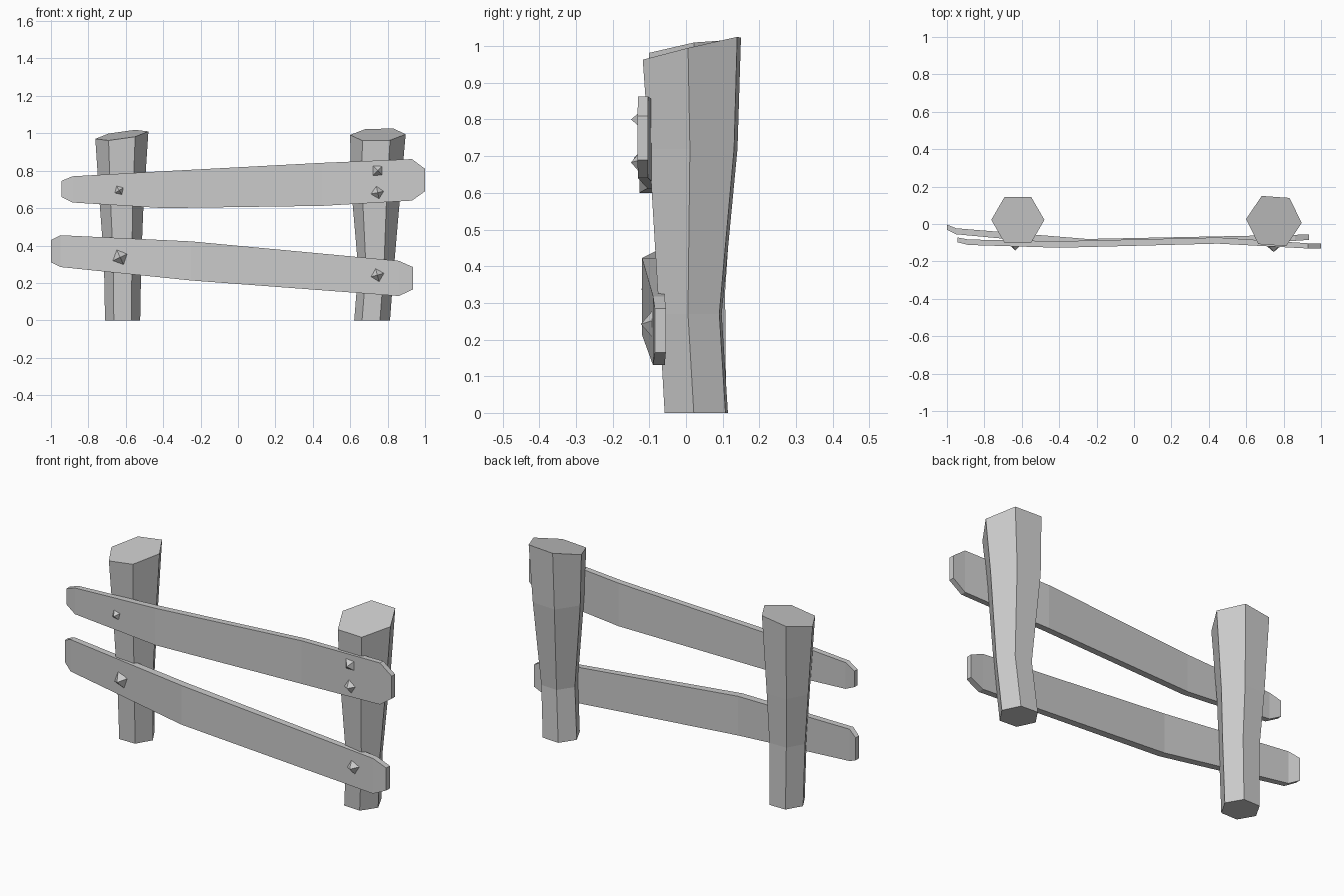
import bpy, bmesh
from math import cos, sin, radians

if "Cube" in bpy.data.objects:
    bpy.data.objects.remove(bpy.data.objects["Cube"])


def finish(name, bm):
    bmesh.ops.recalc_face_normals(bm, faces=bm.faces)
    mesh = bpy.data.meshes.new(name)
    bm.to_mesh(mesh)
    bm.free()
    obj = bpy.data.objects.new(name, mesh)
    bpy.context.collection.objects.link(obj)
    return obj


def loft(name, rings):
    """Skin equal-length rings of points and cap both ends."""
    bm = bmesh.new()
    vs = [[bm.verts.new(p) for p in r] for r in rings]
    n = len(rings[0])
    for a, b in zip(vs, vs[1:]):
        for i in range(n):
            j = (i + 1) % n
            bm.faces.new((a[i], a[j], b[j], b[i]))
    bm.faces.new(vs[0])
    bm.faces.new(vs[-1])
    return finish(name, bm)


def post(name, sections, slope_x, slope_y, turn):
    """Hexagonal post with a slanted top; sections are (z, cx, cy, radius)."""
    rings = []
    for k, (z, cx, cy, r) in enumerate(sections):
        top = k == len(sections) - 1
        ring = []
        for i in range(6):
            a = radians(60 * i + turn)
            dx, dy = r * cos(a), r * sin(a)
            dz = slope_x * dx + slope_y * dy if top else 0
            ring.append((cx + dx, cy + dy, z + dz))
        rings.append(ring)
    return loft(name, rings)


def plank(name, stations):
    """Board along x; stations are (x, z_low, z_high, y_front, y_back)."""
    return loft(name, [[(x, f, lo), (x, b, lo), (x, b, hi), (x, f, hi)]
                       for x, lo, hi, f, b in stations])


def nail(name, x, z, apex, turn, r=0.043, depth=0.036):
    """Four-sided pointed nail head sunk slightly into a board."""
    bm = bmesh.new()
    base = [bm.verts.new((x + r * cos(radians(turn + 90 * i)), apex + depth,
                          z + r * sin(radians(turn + 90 * i)))) for i in range(4)]
    tip = bm.verts.new((x, apex, z))
    for i in range(4):
        bm.faces.new((base[i], base[(i + 1) % 4], tip))
    bm.faces.new(base)
    return finish(name, bm)


# Posts
post("left_post", [(0, -0.617, 0.028, 0.094), (0.33, -0.617, 0.02, 0.1),
                   (0.6, -0.622, 0.024, 0.116), (0.99, -0.621, 0.022, 0.142)],
     0.14, 0.15, 0)
post("right_post", [(0, 0.717, 0.028, 0.096), (0.27, 0.738, 0.012, 0.095),
                    (0.72, 0.738, 0.02, 0.134), (0.993, 0.748, 0.016, 0.149)],
     0.03, 0.24, -4)

# Boards
plank("upper_board", [(-0.945, 0.66, 0.745, -0.097, -0.072),
                      (-0.885, 0.63, 0.77, -0.112, -0.083),
                      (-0.4, 0.6, 0.797, -0.127, -0.092),
                      (0.45, 0.612, 0.842, -0.105, -0.072),
                      (0.93, 0.64, 0.862, -0.131, -0.103),
                      (1.0, 0.69, 0.81, -0.132, -0.103)])
plank("lower_board", [(-1.0, 0.31, 0.43, -0.03, -0.003),
                      (-0.95, 0.285, 0.455, -0.055, -0.023),
                      (-0.25, 0.213, 0.422, -0.12, -0.08),
                      (0.86, 0.13, 0.318, -0.09, -0.058),
                      (0.935, 0.165, 0.285, -0.085, -0.055)])

# Nails
for i, (x, z, apex, turn) in enumerate([(-0.635, 0.695, -0.142, 32),
                                        (0.747, 0.8, -0.15, 45),
                                        (0.747, 0.683, -0.15, 12),
                                        (-0.63, 0.337, -0.122, 25),
                                        (0.745, 0.242, -0.123, 15)]):
    nail(f"nail_{i + 1}", x, z, apex, turn)
